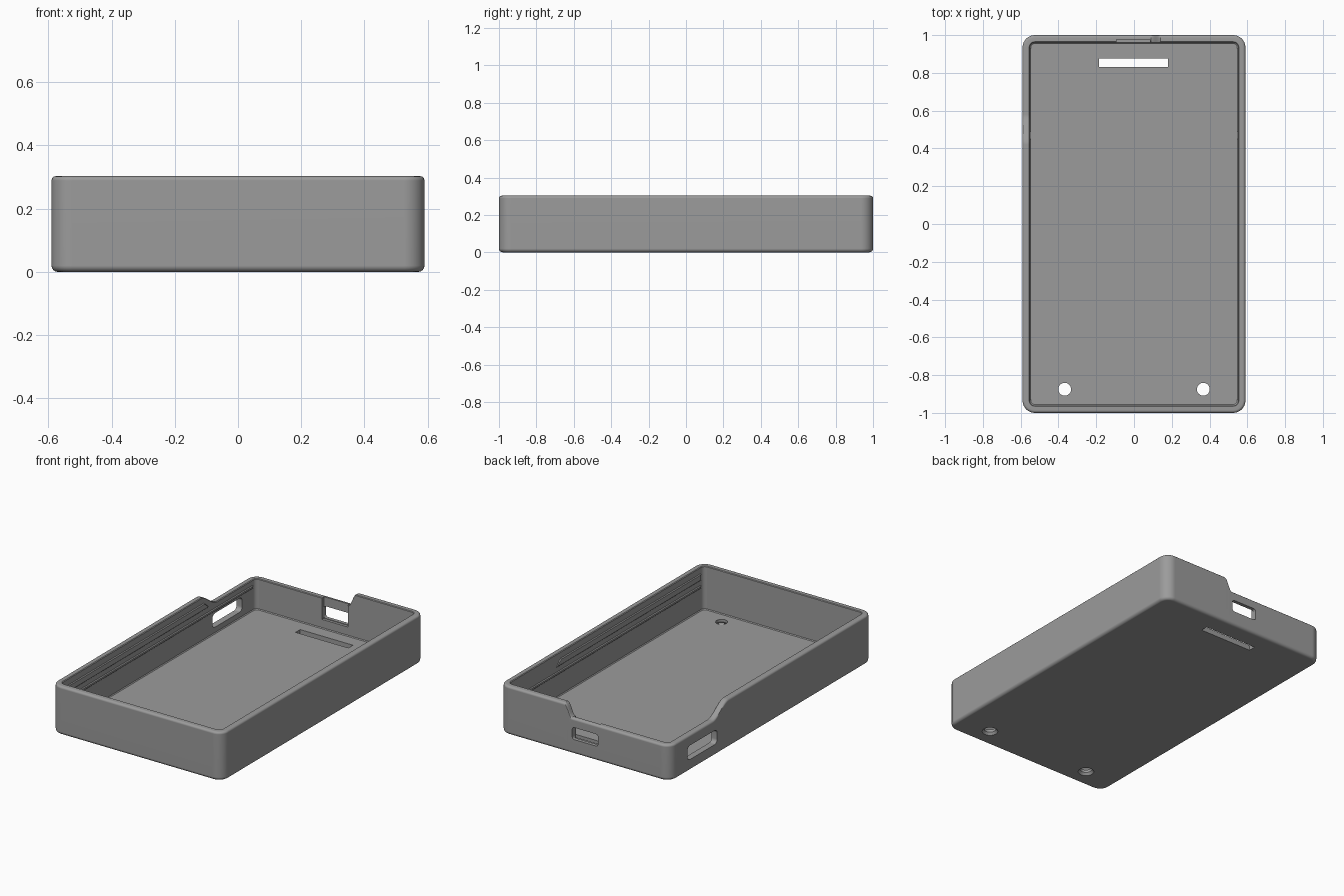
import bpy, bmesh, math
from mathutils import Vector

if "Cube" in bpy.data.objects:
    bpy.data.objects.remove(bpy.data.objects["Cube"])

HX, HY, H = 0.59, 1.0, 0.303     # half width, half length, height
FLOOR, LOW = 0.032, 0.224        # floor top, lowered rim height
WALL = 0.039

grey = bpy.data.materials.new("plain grey")
grey.diffuse_color = (0.33, 0.33, 0.33, 1)
grey.use_nodes = True
grey.node_tree.nodes["Principled BSDF"].inputs["Base Color"].default_value = grey.diffuse_color


def new_object(name, bm):
    bmesh.ops.recalc_face_normals(bm, faces=bm.faces)
    me = bpy.data.meshes.new(name)
    bm.to_mesh(me)
    bm.free()
    ob = bpy.data.objects.new(name, me)
    me.materials.append(grey)
    bpy.context.collection.objects.link(ob)
    return ob


def smooth(t):
    t = max(0.0, min(1.0, t))
    return t * t * (3 - 2 * t)


def rim_drop(x, y):
    """How far the rim dips around the back left corner."""
    return (H - LOW) * smooth((0.14 - x) / 0.05) * smooth((y - 0.42) / 0.16)


STEP_X = [0.14 - 0.05 * i / 6 for i in range(7)]
STEP_Y = [0.58 - 0.16 * i / 10 for i in range(11)]


def outline(inset):
    """Rounded rectangle, counter-clockwise, with extra points at the rim steps."""
    hx, hy, r = HX - inset, HY - inset, max(0.065 - inset, 0.015)
    pts = []
    for k, (sx, sy) in enumerate([(1, 1), (-1, 1), (-1, -1), (1, -1)]):
        for i in range(9):
            a = math.pi / 2 * (k + i / 8)
            pts.append((sx * (hx - r) + r * math.cos(a), sy * (hy - r) + r * math.sin(a)))
        if k == 0:
            pts += [(x, hy) for x in STEP_X]
        if k == 1:
            pts += [(-hx, y) for y in STEP_Y]
    return pts


# Tray shell: rings from the underside, over the rim, down to the floor
R, E = 0.02, 0.014
rings = [(R * (1 - math.sin(a)), R * (1 - math.cos(a)), 0)
         for a in [math.pi / 8 * i for i in range(5)]]
rings += [(E * (1 - math.cos(a)), H - E + E * math.sin(a), 1)
          for a in [math.pi / 6 * i for i in range(4)]]
rings += [(WALL - 0.004, H, 1), (WALL, H - 0.004, 1), (WALL, FLOOR + 0.005, 0), (WALL + 0.005, FLOOR, 0)]
bm = bmesh.new()
loops = []
for inset, z, on_rim in rings:
    loops.append([bm.verts.new((x, y, z - on_rim * rim_drop(x, y))) for x, y in outline(inset)])
n = len(loops[0])
for a, b in zip(loops, loops[1:]):
    for i in range(n):
        j = (i + 1) % n
        bm.faces.new((a[i], a[j], b[j], b[i]))
bm.faces.new(loops[0][::-1])
bm.faces.new(loops[-1])
tray = new_object("tray", bm)


def cut(cutter):
    cutter.hide_render = True
    cutter.hide_set(True)
    mod = tray.modifiers.new(cutter.name, 'BOOLEAN')
    mod.object = cutter
    mod.solver = 'EXACT'


def box_cutter(name, lo, hi, axis=None, radius=0.015):
    """Box between two corners, edges along the axis rounded."""
    bm = bmesh.new()
    bmesh.ops.create_cube(bm, size=1)
    lo, hi = Vector(lo), Vector(hi)
    for v in bm.verts:
        v.co = (lo + hi) / 2 + v.co * (hi - lo)
    if axis is not None:
        edges = [e for e in bm.edges if abs((e.verts[0].co - e.verts[1].co)[axis]) > 1e-4]
        bmesh.ops.bevel(bm, geom=edges, offset=radius, segments=4, profile=0.5, affect='EDGES')
    cut(new_object(name, bm))


box_cutter("floor_slot_cutter", (-0.185, 0.832, -0.1), (0.18, 0.877, 0.12))
box_cutter("side_port_cutter", (-0.7, 0.535, 0.07), (-0.5, 0.828, 0.158), 0, 0.025)
box_cutter("back_port_cutter", (-0.092, 0.9, 0.092), (0.086, 1.1, 0.167), 1)
box_cutter("port_recess_cutter", (-0.092, 0.93, 0.088), (0.086, 0.978, 0.4))

# Screw holes, widened at the underside
for side in (-1, 1):
    bm = bmesh.new()
    prof = [(0.046, -0.05), (0.046, 0.0), (0.034, 0.015), (0.034, 0.1)]
    circ = [[bm.verts.new((side * 0.367 + r * math.cos(math.tau * i / 32),
                           -0.875 + r * math.sin(math.tau * i / 32), z)) for i in range(32)]
            for r, z in prof]
    for a, b in zip(circ, circ[1:]):
        for i in range(32):
            j = (i + 1) % 32
            bm.faces.new((a[i], a[j], b[j], b[i]))
    bm.faces.new(circ[0][::-1])
    bm.faces.new(circ[-1])
    cut(new_object("screw_hole_cutter", bm))


# Thin rails along the inner long walls; the upper one has a slanted end
def rail(name, side, z0, z1, y0, y1, slant, depth):
    bm = bmesh.new()
    wall = HX - WALL + 0.005
    ends = [[bm.verts.new((side * x, y, z)) for x, z, y in
             ((wall, z0 - 0.005, yb), (wall - 0.005 - depth, z0 + 0.005, yb),
              (wall - 0.005 - depth, z1 - 0.005, yt), (wall, z1 + 0.005, yt))]
            for yb, yt in ((y0, y0), (y1, y1 - slant))]
    for i in range(4):
        j = (i + 1) % 4
        bm.faces.new((ends[0][i], ends[0][j], ends[1][j], ends[1][i]))
    bm.faces.new(ends[0])
    bm.faces.new(ends[1][::-1])
    new_object(name, bm)


for side, label in ((-1, "left"), (1, "right")):
    rail(label + "_lower_rail", side, 0.17, 0.19, -0.93, 0.93, 0, 0.005)
    rail(label + "_upper_rail", side, 0.22, 0.262, -0.93, 0.49, 0.04, 0.005)

# Bake the cuts, then shade
bpy.context.view_layer.update()
baked = bpy.data.meshes.new_from_object(tray.evaluated_get(bpy.context.evaluated_depsgraph_get()))
tray.modifiers.clear()
tray.data = baked
for ob in [o for o in bpy.data.objects if o.name.split(".")[0].endswith("cutter")]:
    bpy.data.objects.remove(ob)
bpy.ops.object.select_all(action='DESELECT')
bpy.context.view_layer.objects.active = tray
tray.select_set(True)
bpy.ops.object.shade_smooth_by_angle(angle=math.radians(32))
weighted = tray.modifiers.new("flat_faces", 'WEIGHTED_NORMAL')
weighted.keep_sharp = True
